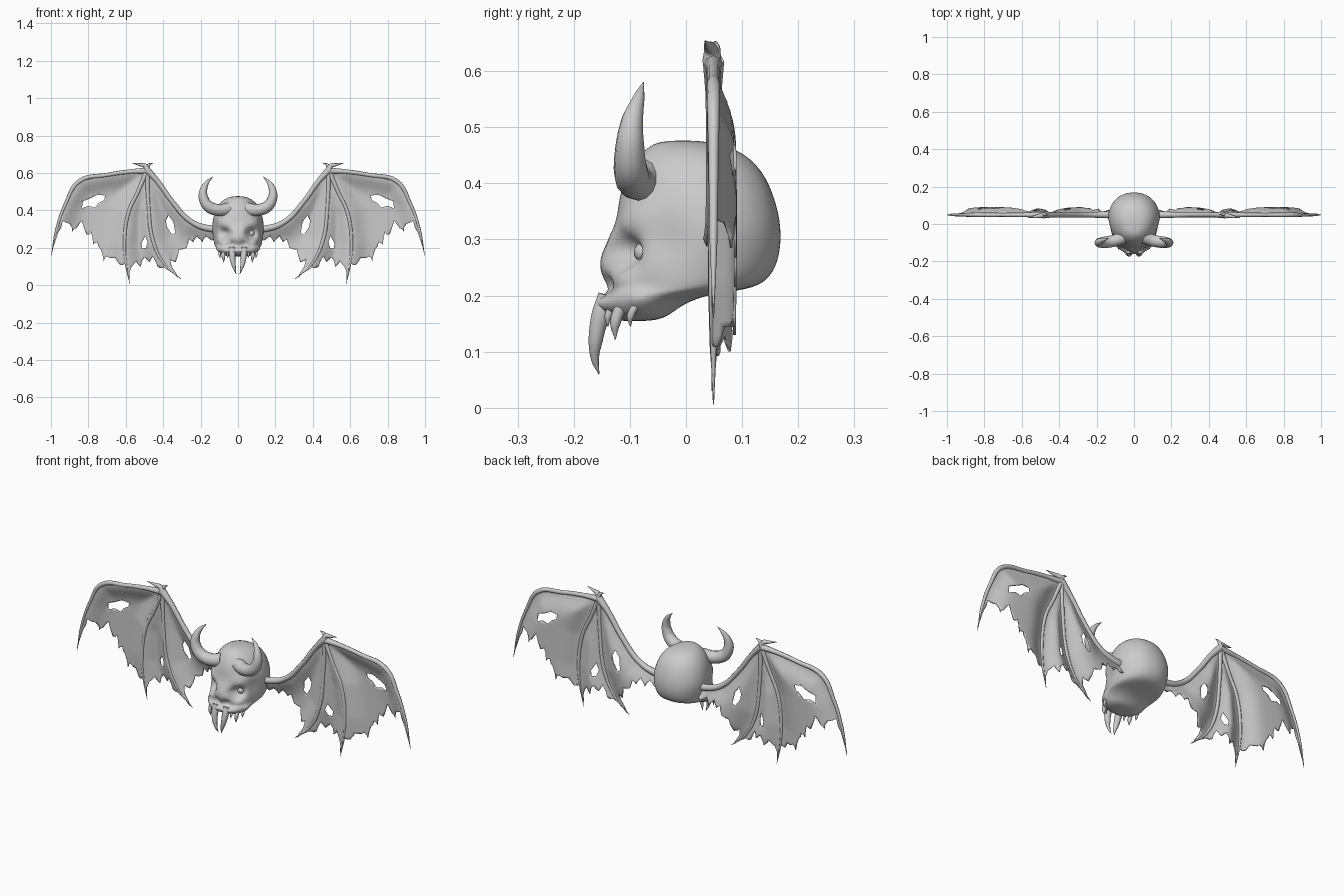
import bpy, bmesh, math, random
from mathutils import Vector
from mathutils.geometry import delaunay_2d_cdt, intersect_point_line

if "Cube" in bpy.data.objects:
    bpy.data.objects.remove(bpy.data.objects["Cube"])

random.seed(4)


def select(ob):
    bpy.ops.object.select_all(action='DESELECT')
    ob.select_set(True)
    bpy.context.view_layer.objects.active = ob


def finish(ob, mirror=True, angle=60):
    select(ob)
    if mirror:
        ob.modifiers.new("mirror", 'MIRROR')
    bpy.ops.object.shade_smooth_by_angle(angle=math.radians(angle))
    return ob


def mesh_object(name, bm):
    bmesh.ops.recalc_face_normals(bm, faces=bm.faces)
    me = bpy.data.meshes.new(name)
    bm.to_mesh(me)
    bm.free()
    ob = bpy.data.objects.new(name, me)
    bpy.context.collection.objects.link(ob)
    return ob


def tapered(name, pts, sides=2, mirror=True):
    """Smooth tapered tube through (x, y, z, radius) points."""
    cu = bpy.data.curves.new(name, 'CURVE')
    cu.dimensions = '3D'
    cu.bevel_depth = 1
    cu.bevel_resolution = sides
    cu.resolution_u = 6
    cu.use_fill_caps = True
    sp = cu.splines.new('BEZIER')
    sp.bezier_points.add(len(pts) - 1)
    for bp, (x, y, z, r) in zip(sp.bezier_points, pts):
        bp.co = (x, y, z)
        bp.radius = r
        bp.handle_left_type = bp.handle_right_type = 'AUTO'
    ob = bpy.data.objects.new(name, cu)
    bpy.context.collection.objects.link(ob)
    select(ob)
    bpy.ops.object.convert(target='MESH')
    return finish(bpy.context.object, mirror)


# Skull: stacked rings (z, front y, back y, half width), subdivided then sculpted
RINGS = [(.477, -.045, .03, .03), (.462, -.075, .095, .075), (.425, -.105, .138, .112),
         (.37, -.124, .162, .133), (.32, -.125, .172, .141), (.275, -.157, .17, .139),
         (.24, -.157, .158, .133), (.212, -.138, .13, .128), (.204, -.145, .045, .12),
         (.185, -.17, -.005, .108), (.163, -.14, -.03, .09), (.154, -.125, -.06, .055)]
N = 20
bm = bmesh.new()
loops = []
for z, yf, yb, w in RINGS:
    yc = yf + (yb - yf) * .55
    loop = []
    for i in range(N):
        a = 2 * math.pi * i / N
        s, c = math.sin(a), math.cos(a)
        x = w * math.copysign(abs(s) ** .9, s)
        y = yc + (yc - yf) * -c if c > 0 else yc + (yb - yc) * -c
        loop.append(bm.verts.new((x, y, z)))
    loops.append(loop)
for a, b in zip(loops, loops[1:]):
    for i in range(N):
        bm.faces.new((a[i], a[(i + 1) % N], b[(i + 1) % N], b[i]))
bm.faces.new(loops[0])
bm.faces.new(loops[-1])
head = mesh_object("skull", bm)
head.modifiers.new("smooth", 'SUBSURF').levels = 2
select(head)
bpy.ops.object.modifier_apply(modifier="smooth")
# (centre, spread, push): sockets, slanted brows, cheekbones, nose cavity, lip bumps
SCULPT = [((.072, -.115, .277), .027, (-.012, .044, 0)), ((.035, -.13, .305), .02, (0, -.012, -.008)),
          ((.075, -.11, .325), .022, (.004, -.014, -.004)), ((.11, -.085, .34), .022, (.004, -.01, 0)),
          ((.085, -.11, .222), .02, (.006, -.012, .004)), ((.03, -.145, .222), .011, (0, .012, 0)),
          ((.12, -.03, .29), .03, (-.01, 0, 0)), ((.035, -.155, .19), .014, (0, -.006, 0)),
          ((.1, -.08, .195), .013, (.008, -.004, 0))]
for v in head.data.vertices:
    side = 1 if v.co.x >= 0 else -1
    p = Vector((abs(v.co.x), v.co.y, v.co.z))
    for c, s, d in SCULPT:
        f = math.exp(-(p - Vector(c)).length_squared / (2 * s * s))
        v.co += Vector((d[0] * side, d[1], d[2])) * f
finish(head, False)

# Single open eye
bpy.ops.mesh.primitive_uv_sphere_add(segments=16, ring_count=10, radius=.017, location=(.071, -.076, .277))
bpy.context.object.name = "eye"
finish(bpy.context.object, False)

# Horns
tapered("horns", [(.05, -.07, .408, .034), (.1, -.088, .402, .032), (.155, -.098, .42, .031),
                  (.184, -.1, .465, .026), (.184, -.096, .51, .02), (.165, -.085, .55, .011),
                  (.135, -.076, .58, .001)], 4)

# Fangs and smaller teeth
tapered("front_fangs", [(.032, -.14, .2, .017), (.031, -.152, .165, .017), (.026, -.161, .12, .013),
                        (.017, -.162, .085, .007), (.01, -.155, .06, .001)], 3)
for k, (x, y, z, r) in enumerate([(.078, -.122, .122, .012), (.056, -.135, .145, .008), (.098, -.095, .145, .008)]):
    tapered(f"side_teeth_{k}", [(x, y + .01, .19, r), (x, y - .004, (z + .18) / 2, r * .8), (x * .97, y - .004, z, .001)])

# Wing bones, as (x, z, radius) at wing depth
Y = .045
ARM = [(.09, .305, .02), (.15, .303, .018), (.25, .34, .014), (.35, .445, .013), (.43, .555, .014), (.488, .618, .019)]
OUTER = [(.485, .612, .017), (.58, .607, .012), (.7, .59, .011), (.85, .555, .012), (.92, .44, .009),
         (.97, .3, .007), (.998, .16, .001)]
MIDDLE = [(.487, .612, .013), (.535, .5, .01), (.585, .39, .01), (.607, .22, .009), (.6, .12, .006), (.578, .006, .001)]
INNER = [(.485, .612, .013), (.478, .42, .01), (.453, .235, .01), (.395, .115, .007), (.305, .033, .001)]
STRUT = [(.487, .61, .009), (.5, .47, .006), (.487, .33, .003), (.47, .22, .001)]
for name, path in (("wing_arm", ARM), ("wing_outer_finger", OUTER), ("wing_middle_finger", MIDDLE),
                   ("wing_inner_finger", INNER)):
    tapered(name, [(x, Y + .004, z, r) for x, z, r in path])
tapered("wing_thumb_claw", [(.485, .045, .615, .016), (.495, .045, .637, .013), (.525, .04, .645, .008), (.567, .034, .654, .001)])
tapered("wing_back_claw", [(.487, .05, .62, .013), (.478, .052, .642, .009), (.455, .052, .653, .001)])

# Torn wing membrane: ragged outline, holes, billowing away from the bones
TOP = [(.1, .3), (.25, .34), (.35, .445), (.43, .555), (.485, .612), (.7, .588), (.85, .555), (.92, .44), (.97, .3), (.996, .18)]
RAGS = [(.962, .28), (.937, .345), (.9, .33), (.885, .285), (.865, .305), (.835, .345), (.81, .27), (.787, .285),
        (.775, .215), (.752, .23), (.735, .195), (.718, .13), (.7, .155), (.655, .145), (.632, .11), (.603, .115),
        (.58, .03), (.57, .1), (.545, .13), (.52, .1), (.5, .15), (.472, .125), (.455, .155), (.43, .1),
        (.395, .095), (.32, .04), (.355, .1), (.365, .145), (.333, .125), (.315, .19), (.275, .2), (.262, .245),
        (.24, .23), (.22, .262), (.19, .23), (.17, .262), (.14, .24), (.1, .26)]
HOLES = [[(.835, .41), (.83, .45), (.79, .465), (.75, .485), (.71, .48), (.715, .455), (.745, .44), (.765, .415), (.8, .425)],
         [(.372, .375), (.345, .34), (.335, .28), (.352, .27), (.38, .31), (.387, .345)],
         [(.495, .265), (.482, .23), (.492, .2), (.512, .195), (.518, .225)]]
# the holes' drawn side is mirrored onto both wings; nicks break up the torn edge
edge = []
for a, b in zip(RAGS, RAGS[1:]):
    edge += [a, ((a[0] + b[0]) / 2 + random.uniform(-.006, .006), (a[1] + b[1]) / 2 + random.uniform(-.006, .006))]
outline = TOP + edge + [RAGS[-1]]


def inside(p, poly):
    hit = False
    for (x1, y1), (x2, y2) in zip(poly, poly[1:] + poly[:1]):
        if (y1 > p[1]) != (y2 > p[1]) and p[0] < (x2 - x1) * (p[1] - y1) / (y2 - y1) + x1:
            hit = not hit
    return hit


def in_membrane(p):
    return inside(p, outline) and not any(inside(p, h) for h in HOLES)


def bone_distance(p):
    best = 9
    for path in (ARM, OUTER, MIDDLE, INNER):
        for a, b in zip(path, path[1:]):
            a, b = Vector(a[:2]), Vector(b[:2])
            t = max(0, min(1, (p - a).dot(b - a) / (b - a).length_squared))
            best = min(best, (p - a.lerp(b, t)).length)
    return best


pts, segs = [], []
for poly in [outline] + HOLES:
    n, m = len(pts), len(poly)
    pts += [Vector(p) for p in poly]
    segs += [(n + i, n + (i + 1) % m) for i in range(m)]
for i in range(62):
    for j in range(42):
        p = Vector((.1 + i * .015 + (j % 2) * .0075, .02 + j * .015))
        if in_membrane(p):
            pts.append(p)
vs, _, fs, *_ = delaunay_2d_cdt(pts, segs, [], 0, 1e-5)
bm = bmesh.new()
bv = [bm.verts.new((p.x, Y + .003 + .04 * (1 - math.exp(-(bone_distance(p) / .065) ** 2)), p.y)) for p in vs]
for f in fs:
    if in_membrane(sum((vs[i] for i in f), Vector((0, 0))) / 3):
        bm.faces.new([bv[i] for i in f])
bmesh.ops.delete(bm, geom=[v for v in bm.verts if not v.link_faces], context='VERTS')
membrane = mesh_object("wing_membrane", bm)
solid = membrane.modifiers.new("thickness", 'SOLIDIFY')
solid.thickness = .005
solid.offset = 0
finish(membrane)
